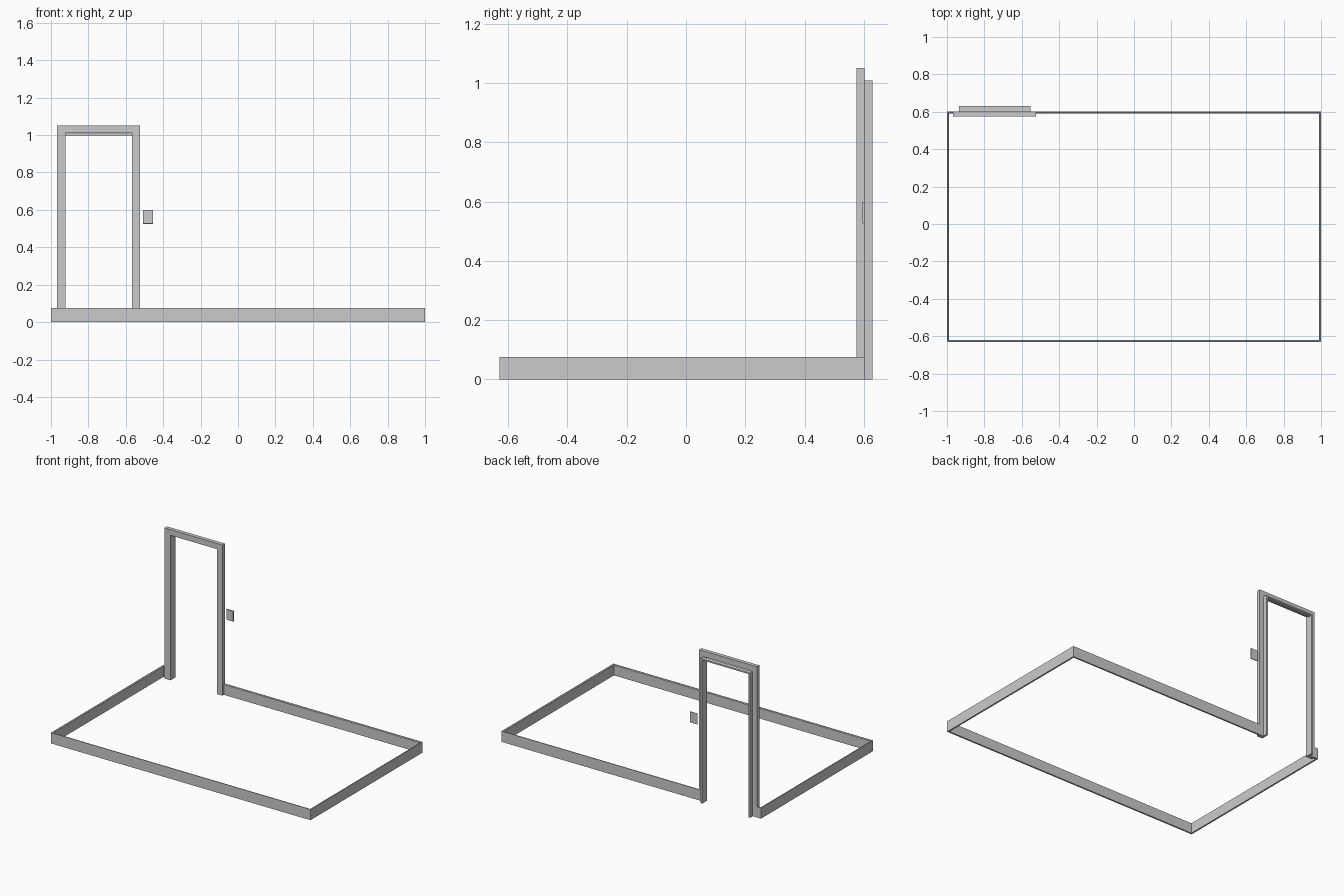
import bpy, bmesh

if "Cube" in bpy.data.objects:
    bpy.data.objects.remove(bpy.data.objects["Cube"])

# Warm off-white paint shared by all the trim
PAINT = bpy.data.materials.new("trim_paint")
PAINT.diffuse_color = (0.97, 0.965, 0.95, 1)
PAINT.use_nodes = True
PAINT.node_tree.nodes["Principled BSDF"].inputs["Base Color"].default_value = PAINT.diffuse_color


def finish(name, bm):
    bmesh.ops.recalc_face_normals(bm, faces=bm.faces)
    me = bpy.data.meshes.new(name)
    bm.to_mesh(me)
    bm.free()
    me.materials.append(PAINT)
    bpy.context.collection.objects.link(bpy.data.objects.new(name, me))


def band(name, outer, inner, place, lo, hi, chamfer=0):
    """Solid mitred strip between two matching 2D paths; chamfer eases the inner top edge."""
    bm = bmesh.new()
    section = [(0, lo), (1, lo), (1, hi - chamfer), (0.5, hi), (0, hi)]
    if not chamfer:
        section = [(0, lo), (1, lo), (1, hi), (0, hi)]
    rings = []
    for p, q in zip(outer, inner):
        rings.append([bm.verts.new(place(p[0] + (q[0] - p[0]) * t,
                                         p[1] + (q[1] - p[1]) * t, d))
                      for t, d in section])
    n = len(section)
    for a, b in zip(rings, rings[1:]):
        for i in range(n):
            j = (i + 1) % n
            bm.faces.new((a[i], a[j], b[j], b[i]))
    bm.faces.new(rings[0])
    bm.faces.new(rings[-1])
    finish(name, bm)


def arch(x0, x1, top):
    return [(x0, 0), (x0, top), (x1, top), (x1, 0)]


def on_floor(x, y, z):
    return (x, y, z)


def on_wall(x, z, y):
    return (x, y, z)


WALL = 0.602      # back wall face
FRONT = -0.63     # front wall face
T = 0.011         # baseboard thickness
LEFT, RIGHT = -0.969, -0.523   # outer edges of the door casing

# Baseboard running round the room, open at the door
band("baseboard",
     [(LEFT, WALL), (-1, WALL), (-1, FRONT), (1, FRONT), (1, WALL), (RIGHT, WALL)],
     [(LEFT, WALL - T), (-1 + T, WALL - T), (-1 + T, FRONT + T),
      (1 - T, FRONT + T), (1 - T, WALL - T), (RIGHT, WALL - T)],
     on_floor, 0, 0.075, chamfer=0.004)

# Door casing on the room side of the wall
band("door_casing", arch(LEFT, RIGHT, 1.05), arch(-0.923, -0.566, 1.01),
     on_wall, 0.575, WALL)

# Door jamb lining the opening through the wall
band("door_jamb", arch(-0.936, -0.553, 1.008), arch(-0.923, -0.566, 0.998),
     on_wall, WALL, 0.63)

# Light switch plate with slightly bevelled front edges
bm = bmesh.new()
bmesh.ops.create_cube(bm, size=1)
for v in bm.verts:
    s = 0.95 if v.co.y < 0 else 1
    v.co = (-0.481 + v.co.x * 0.055 * s,
            0.5985 + v.co.y * 0.007,
            0.5625 + v.co.z * 0.075 * s)
finish("switch_plate", bm)
